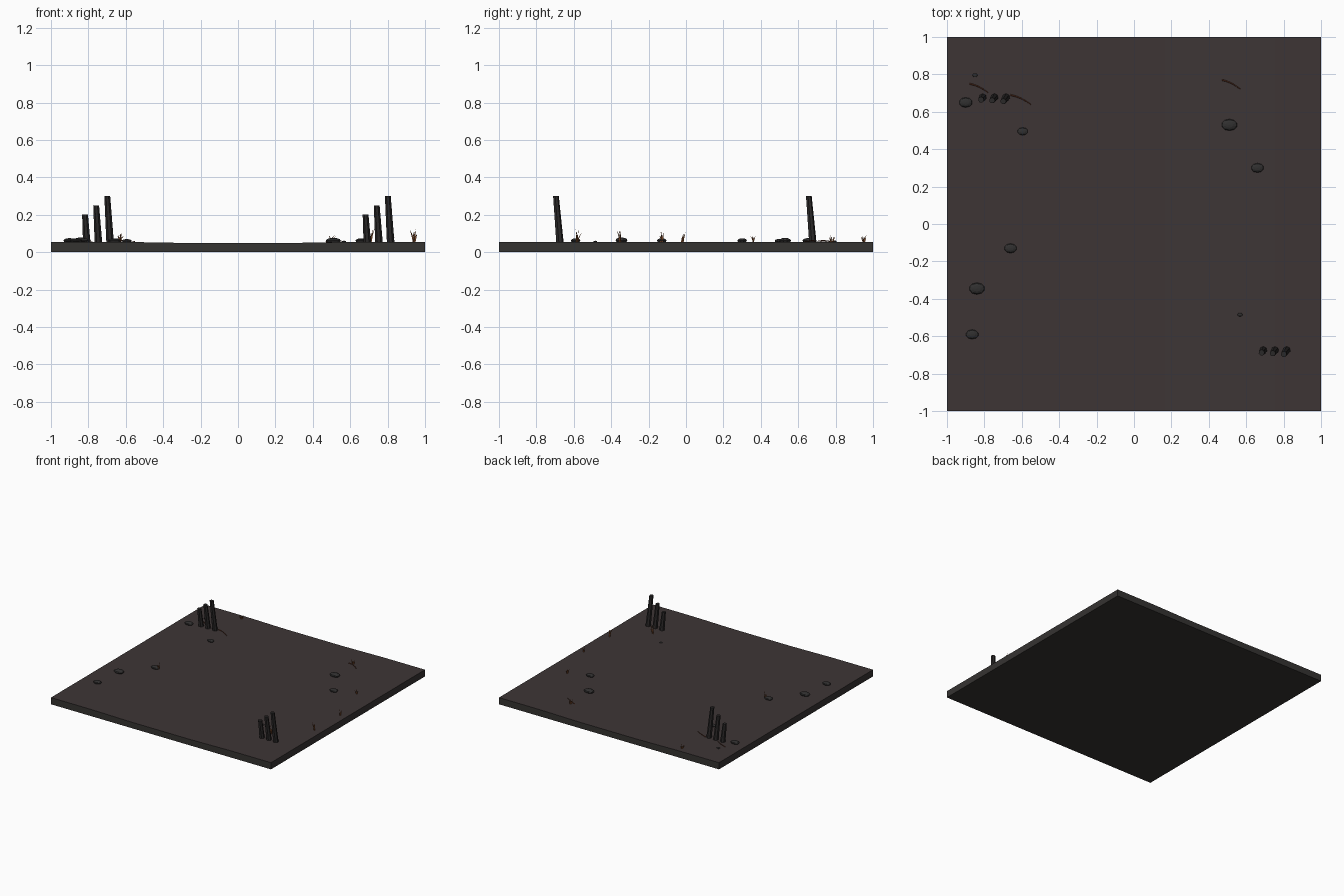
import bpy, bmesh, math, random
from mathutils import Vector, Matrix

if "Cube" in bpy.data.objects:
    bpy.data.objects.remove(bpy.data.objects["Cube"])

random.seed(4)


def material(name, rgb):
    m = bpy.data.materials.new(name)
    m.diffuse_color = (*rgb, 1)
    m.use_nodes = True
    m.node_tree.nodes["Principled BSDF"].inputs["Base Color"].default_value = m.diffuse_color
    return m


SOIL = material("dark soil", (0.047, 0.036, 0.036))
EDGE = material("slab stone", (0.036, 0.033, 0.031))
BASALT = material("dark basalt", (0.023, 0.021, 0.021))
ROCK = material("grey rock", (0.030, 0.029, 0.029))
GRASS = material("rust grass", (0.22, 0.075, 0.025))
TWIG = material("red brown twig", (0.13, 0.038, 0.018))


def make(name, bm, *mats):
    me = bpy.data.meshes.new(name)
    bm.to_mesh(me)
    bm.free()
    for m in mats:
        me.materials.append(m)
    ob = bpy.data.objects.new(name, me)
    bpy.context.collection.objects.link(ob)
    return ob


def ground_z(x, y):
    # shallow trough running front to back
    t = min(1, max(0, (abs(x) - 0.2) / 0.5))
    return 0.049 + 0.006 * t * t * (3 - 2 * t)


# ground slab: gently dished top, straight walls, flat bottom
bm = bmesh.new()
bmesh.ops.create_grid(bm, x_segments=24, y_segments=24, size=1)
for v in bm.verts:
    v.co.z = ground_z(v.co.x, v.co.y)
rim = [e for e in bm.edges if e.is_boundary]
ext = bmesh.ops.extrude_edge_only(bm, edges=rim)["geom"]
for g in ext:
    if isinstance(g, bmesh.types.BMVert):
        g.co.z = 0
bmesh.ops.holes_fill(bm, edges=[e for e in bm.edges if e.is_boundary], sides=0)
bmesh.ops.recalc_face_normals(bm, faces=bm.faces)
for f in bm.faces:
    f.material_index = 0 if f.normal.z > 0.5 else 1
make("ground_slab", bm, SOIL, EDGE)


# leaning tapered columns, two groups of three
def column(name, x, y, top):
    bm = bmesh.new()
    h = top - 0.04
    bmesh.ops.create_cone(bm, cap_ends=True, segments=7, radius1=0.021, radius2=0.016, depth=h,
                          matrix=Matrix.Translation((x, y, 0.04 + h / 2)))
    for v in bm.verts:
        k = (v.co.z - 0.04) / 0.26
        v.co.x -= 0.016 * k
        v.co.y -= 0.022 * k
    make(name, bm, BASALT)


for g, (x0, y0) in enumerate([(-0.808, 0.678), (0.692, -0.674)]):
    for i in range(3):
        column(f"column_{g}_{i}", x0 + 0.0625 * i, y0, 0.20 + 0.05 * i)

# flattened rocks and two pebbles
for i, (x, y, r) in enumerate([(-0.90, 0.65, 0.036), (-0.595, 0.495, 0.028), (0.51, 0.53, 0.042),
                               (0.66, 0.30, 0.034), (-0.66, -0.13, 0.034), (-0.84, -0.345, 0.042),
                               (-0.865, -0.59, 0.034), (-0.85, 0.795, 0.014), (0.567, -0.485, 0.013)]):
    bm = bmesh.new()
    bmesh.ops.create_uvsphere(bm, u_segments=10, v_segments=6, radius=1)
    bm.transform(Matrix.Translation((x, y, ground_z(x, y) + r * 0.2)) @
                 Matrix.Diagonal((r, r * 0.75, r * 0.36, 1)))
    make(f"rock_{i}", bm, ROCK)


# dry grass: thin upright blades fanned out in crossing vertical planes
def tuft(name, x, y, h):
    bm = bmesh.new()
    z = ground_z(x, y) - 0.003
    for k in range(7):
        a = k * math.pi * 3 / 7 + 0.4
        d = Vector((math.cos(a), math.sin(a), 0))
        root = Vector((x, y, z)) + d * random.uniform(-0.006, 0.006)
        lean = random.uniform(0.005, 0.024) * random.choice((-1, 1))
        hh = h * random.uniform(0.6, 1)
        pts = [root - d * 0.0035, root + d * 0.0035,
               root + d * (lean * 0.4 + 0.003) + Vector((0, 0, hh * 0.55)),
               root + d * lean + Vector((0, 0, hh)),
               root + d * (lean * 0.4 - 0.003) + Vector((0, 0, hh * 0.55))]
        bm.faces.new([bm.verts.new(p) for p in pts])
    make(name, bm, GRASS)


for i, (x, y, h) in enumerate([(-0.63, -0.13, 0.06), (-0.63, 0.95, 0.045), (0.50, 0.78, 0.045),
                               (0.83, 0.36, 0.045), (0.94, -0.02, 0.055), (0.94, -0.35, 0.075),
                               (0.71, -0.58, 0.075)]):
    tuft(f"grass_tuft_{i}", x, y, h)


# fallen twigs lying on the ground
for i, (x, y, dx, dy) in enumerate([(-0.88, 0.75, 0.10, -0.048), (-0.66, 0.69, 0.11, -0.052),
                                    (0.47, 0.77, 0.10, -0.05)]):
    cu = bpy.data.curves.new(f"twig_{i}", 'CURVE')
    cu.dimensions = '3D'
    cu.bevel_depth = 0.004
    cu.bevel_resolution = 0
    s = cu.splines.new('POLY')
    s.points.add(4)
    for k, p in enumerate(s.points):
        t = k / 4
        px, py = x + dx * t, y + dy * t + 0.008 * math.sin(math.pi * t)
        p.co = (px, py, ground_z(px, py) + 0.003 + 0.004 * math.sin(math.pi * t), 1)
        p.radius = 1 - 0.5 * t
    cu.materials.append(TWIG)
    ob = bpy.data.objects.new(f"twig_{i}", cu)
    bpy.context.collection.objects.link(ob)
